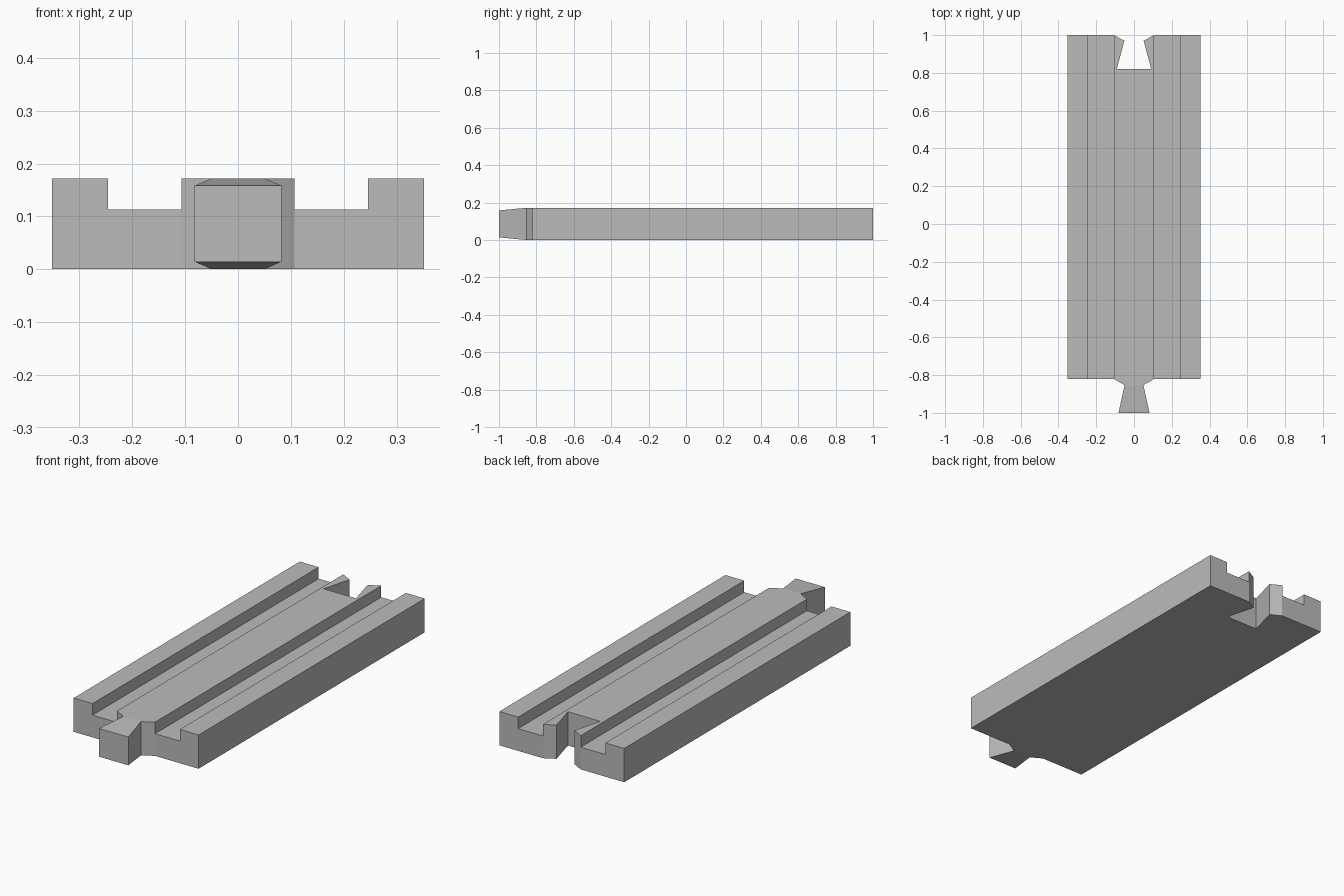
import bpy
import bmesh

cube = bpy.data.objects.get("Cube")
if cube:
    bpy.data.objects.remove(cube)

HALF_WIDTH, GROOVE_OUT, GROOVE_IN = 0.352, 0.246, 0.107
TOP, GROOVE_FLOOR = 0.172, 0.113
FRONT, BACK = -0.82, 1.0

grey = bpy.data.materials.new("plain_grey")
grey.use_nodes = True
colour = (0.5, 0.5, 0.5, 1)
grey.diffuse_color = colour
grey.node_tree.nodes["Principled BSDF"].inputs["Base Color"].default_value = colour


def ring(bm, coords):
    return [bm.verts.new(c) for c in coords]


def bridge(bm, a, b):
    for i in range(len(a)):
        j = (i + 1) % len(a)
        bm.faces.new((a[i], a[j], b[j], b[i]))


def finish(bm, name):
    bmesh.ops.recalc_face_normals(bm, faces=bm.faces)
    mesh = bpy.data.meshes.new(name)
    bm.to_mesh(mesh)
    bm.free()
    obj = bpy.data.objects.new(name, mesh)
    mesh.materials.append(grey)
    bpy.context.collection.objects.link(obj)
    return obj


# Grooved track body: mirrored cross-section swept from front to back
right = [(GROOVE_IN, 0), (HALF_WIDTH, 0), (HALF_WIDTH, TOP), (GROOVE_OUT, TOP),
         (GROOVE_OUT, GROOVE_FLOOR), (GROOVE_IN, GROOVE_FLOOR), (GROOVE_IN, TOP)]
profile = right + [(-x, z) for x, z in reversed(right)]
bm = bmesh.new()
front = ring(bm, [(x, FRONT, z) for x, z in profile])
back = ring(bm, [(x, BACK, z) for x, z in profile])
bridge(bm, front, back)
bm.faces.new(back)
bm.faces.new(front[0:6])
bm.faces.new(front[8:14])

# Flared connector tongue grown from the centre of the front
n = len(front)
last = [front[i] for i in (0, 5, 6, 7, 8, n - 1)]
start = [v.co.copy() for v in last]
for y, half, margin in ((-0.853, 0.05, 0), (-1.0, 0.082, 0.014)):
    squash = 1 - 2 * margin / TOP
    section = ring(bm, [(c.x * half / GROOVE_IN, y, TOP / 2 + (c.z - TOP / 2) * squash)
                        for c in start])
    bridge(bm, last, section)
    last = section
bm.faces.new(last)
track = finish(bm, "track_piece")

# Flared socket cut through the back, with a bevelled mouth
side = [(0.091, 0.82), (0.051, 0.97), (0.106, 1.0), (0.106, 1.1)]
plan = side + [(-x, y) for x, y in reversed(side)]
bm = bmesh.new()
low = ring(bm, [(x, y, -0.1) for x, y in plan])
high = ring(bm, [(x, y, 0.3) for x, y in plan])
bridge(bm, low, high)
bm.faces.new(low)
bm.faces.new(high)
cutter = finish(bm, "socket_cutter")
cutter.hide_render = True

cut = track.modifiers.new("socket", "BOOLEAN")
cut.operation = "DIFFERENCE"
cut.solver = "EXACT"
cut.object = cutter
bpy.context.view_layer.objects.active = track
bpy.ops.object.modifier_apply(modifier=cut.name)
bpy.data.objects.remove(cutter)
